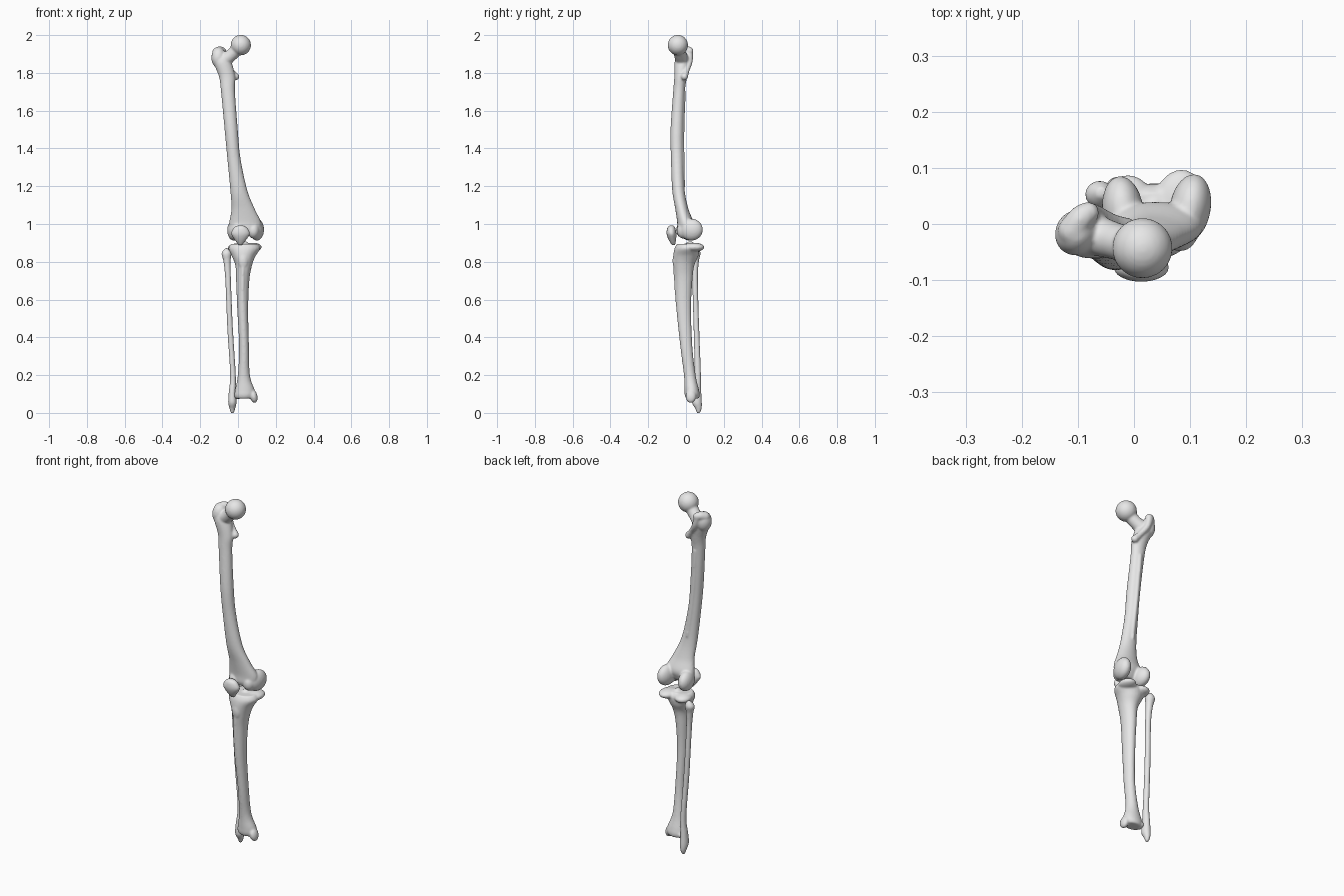
import bpy, bmesh, math
from mathutils import Matrix, Vector

if "Cube" in bpy.data.objects:
    bpy.data.objects.remove(bpy.data.objects["Cube"], do_unlink=True)

bone = bpy.data.materials.new("bone_grey")
bone.use_nodes = True
GREY = (0.8, 0.8, 0.8, 1.0)
bone.diffuse_color = GREY
bone.node_tree.nodes["Principled BSDF"].inputs["Base Color"].default_value = GREY
SIDES = 24
CIRCLE = [(math.cos(k * math.tau / SIDES), math.sin(k * math.tau / SIDES)) for k in range(SIDES)]


def spline(rows, steps):
    """Catmull-Rom interpolation through rows of numbers."""
    out = []
    for i in range(len(rows) - 1):
        p0, p1 = rows[max(i - 1, 0)], rows[i]
        p2, p3 = rows[i + 1], rows[min(i + 2, len(rows) - 1)]
        for s in range(steps):
            t = s / steps
            out.append([0.5 * (2 * b + (c - a) * t + (2 * a - 5 * b + 4 * c - d) * t * t
                               + (3 * b - a - 3 * c + d) * t ** 3)
                        for a, b, c, d in zip(p0, p1, p2, p3)])
    return out + [list(rows[-1])]


def skin(bm, rings):
    """Closed skin over a stack of rings of points."""
    rings = [[bm.verts.new(p) for p in ring] for ring in rings]
    for a, b in zip(rings, rings[1:]):
        for k in range(SIDES):
            n = (k + 1) % SIDES
            bm.faces.new((a[k], a[n], b[n], b[k]))
    bm.faces.new(rings[0][::-1])
    bm.faces.new(rings[-1])


def loft(bm, rows):
    """Tube through elliptical sections (z, cx, cy, rx, ry)."""
    skin(bm, [[(cx + rx * c, cy + ry * s, z) for c, s in CIRCLE]
              for z, cx, cy, rx, ry in spline(rows, 6)])


def ball(bm, centre, radii, turn=0.0, tilt=0.0):
    """Ellipsoid, turned about z and tilted about y."""
    m = (Matrix.Translation(centre) @ Matrix.Rotation(math.radians(turn), 4, 'Z')
         @ Matrix.Rotation(math.radians(tilt), 4, 'Y') @ Matrix.Diagonal((*radii, 1)))
    angles = [math.pi * (i + 0.25) / 15.5 for i in range(16)]
    skin(bm, [[m @ Vector((c * math.sin(a), s * math.sin(a), -math.cos(a))) for c, s in CIRCLE]
              for a in angles])


def ridge(bm, points):
    """Smooth round-ended tube through (x, y, z, radius) points."""
    path = spline(points, 5)
    rings = []
    for i, (x, y, z, r) in enumerate(path):
        before, after = path[max(i - 1, 0)], path[min(i + 1, len(path) - 1)]
        along = (Vector(after[:3]) - Vector(before[:3])).normalized()
        u = Vector((0, 1, 0)).cross(along).normalized()
        v = along.cross(u)
        rings.append([Vector((x, y, z)) + r * (c * u + s * v) for c, s in CIRCLE])
    skin(bm, rings)
    for x, y, z, r in (points[0], points[-1]):
        ball(bm, (x, y, z), (r, r, r))


def finish(bm, name, smooth=6):
    """Fuse the overlapping forms into one smooth bone."""
    mesh = bpy.data.meshes.new(name)
    bm.to_mesh(mesh)
    bm.free()
    mesh.materials.append(bone)
    obj = bpy.data.objects.new(name, mesh)
    bpy.context.collection.objects.link(obj)
    fuse = obj.modifiers.new("fuse", 'REMESH')
    fuse.mode = 'VOXEL'
    fuse.voxel_size = 0.005
    fuse.use_smooth_shade = True
    soft = obj.modifiers.new("soften", 'SMOOTH')
    soft.factor = 0.5
    soft.iterations = smooth


# Thigh bone: bowed shaft flaring towards the knee
bm = bmesh.new()
loft(bm, [(0.945, 0.038, -0.010, 0.055, 0.025), (0.97, 0.038, -0.008, 0.078, 0.038),
          (1.01, 0.038, -0.004, 0.084, 0.043), (1.08, 0.027, -0.022, 0.062, 0.035),
          (1.18, 0.004, -0.040, 0.045, 0.033), (1.35, -0.022, -0.047, 0.035, 0.033),
          (1.50, -0.036, -0.048, 0.035, 0.034), (1.70, -0.053, -0.037, 0.037, 0.031),
          (1.78, -0.058, -0.028, 0.043, 0.034), (1.86, -0.083, -0.020, 0.048, 0.040),
          (1.90, -0.088, -0.015, 0.030, 0.028)])
# Hip ball and neck
ball(bm, (0.015, -0.043, 1.947), (0.054, 0.054, 0.054))
ridge(bm, [(-0.075, -0.018, 1.865, 0.038), (-0.035, -0.030, 1.895, 0.033),
           (0.010, -0.043, 1.940, 0.034)])
# Outer hip knob, its hooked tip, rear crest and small inner knob
ball(bm, (-0.102, -0.015, 1.880), (0.038, 0.042, 0.055), turn=-30)
ridge(bm, [(-0.110, -0.012, 1.910, 0.026), (-0.095, 0.010, 1.918, 0.023),
           (-0.082, 0.020, 1.915, 0.020)])
ridge(bm, [(-0.085, 0.018, 1.910, 0.020), (-0.070, 0.018, 1.860, 0.017),
           (-0.040, 0.004, 1.815, 0.015), (-0.012, -0.008, 1.780, 0.019)])
# Raised line down the back of the shaft
ridge(bm, [(-0.050, -0.011, 1.70, 0.010), (-0.036, -0.018, 1.50, 0.010),
           (-0.020, -0.018, 1.35, 0.010), (0.000, -0.012, 1.20, 0.008)])
# Rounded knuckles at the knee
ball(bm, (0.100, 0.028, 0.970), (0.037, 0.062, 0.058), turn=-10)
ball(bm, (-0.020, 0.024, 0.966), (0.037, 0.062, 0.055), turn=6)
ball(bm, (0.082, -0.014, 0.965), (0.032, 0.035, 0.042))
ball(bm, (0.000, -0.018, 0.968), (0.034, 0.035, 0.042))
finish(bm, "thigh_bone")

# Kneecap
bm = bmesh.new()
loft(bm, [(0.888, 0.013, -0.066, 0.010, 0.009), (0.920, 0.013, -0.073, 0.034, 0.021),
          (0.950, 0.013, -0.077, 0.050, 0.026), (0.980, 0.013, -0.078, 0.036, 0.021),
          (0.992, 0.013, -0.076, 0.016, 0.010)])
finish(bm, "kneecap", 5)

# Shin bone: broad plateau, long taper, flared ankle
bm = bmesh.new()
loft(bm, [(0.076, 0.034, 0.034, 0.046, 0.034), (0.095, 0.036, 0.033, 0.055, 0.040),
          (0.125, 0.036, 0.030, 0.051, 0.038), (0.200, 0.031, 0.020, 0.032, 0.031),
          (0.350, 0.032, 0.002, 0.026, 0.032), (0.550, 0.025, -0.012, 0.029, 0.039),
          (0.700, 0.025, -0.012, 0.035, 0.046), (0.780, 0.030, -0.010, 0.044, 0.054),
          (0.830, 0.030, -0.001, 0.063, 0.066), (0.870, 0.034, 0.005, 0.084, 0.066),
          (0.895, 0.033, 0.004, 0.072, 0.052)])
# Plateau lobes, central spine and front bump
ball(bm, (0.080, 0.040, 0.877), (0.045, 0.058, 0.024), turn=-12)
ball(bm, (-0.008, 0.034, 0.872), (0.046, 0.054, 0.025), turn=12)
ball(bm, (0.037, 0.022, 0.896), (0.018, 0.022, 0.012))
ball(bm, (0.028, -0.054, 0.805), (0.026, 0.017, 0.045))
# Front edge of the shaft
ridge(bm, [(0.026, -0.058, 0.78, 0.010), (0.024, -0.048, 0.62, 0.010),
           (0.030, -0.029, 0.42, 0.009), (0.034, -0.010, 0.26, 0.009)])
# Inner ankle point and outer ankle corner
ball(bm, (0.083, 0.026, 0.088), (0.020, 0.028, 0.036), tilt=-12)
ball(bm, (-0.002, 0.040, 0.092), (0.018, 0.028, 0.020))
finish(bm, "shin_bone")

# Calf bone: thin outer strut with a knobbed head and pointed ankle
bm = bmesh.new()
loft(bm, [(-0.001, -0.030, 0.066, 0.008, 0.008), (0.022, -0.030, 0.066, 0.015, 0.017),
          (0.055, -0.030, 0.058, 0.022, 0.026), (0.110, -0.030, 0.058, 0.019, 0.023),
          (0.210, -0.027, 0.062, 0.015, 0.017), (0.450, -0.042, 0.055, 0.015, 0.015),
          (0.700, -0.052, 0.048, 0.015, 0.015), (0.800, -0.058, 0.050, 0.019, 0.018),
          (0.845, -0.061, 0.053, 0.026, 0.024), (0.872, -0.058, 0.056, 0.009, 0.009)])
finish(bm, "calf_bone", 3)
